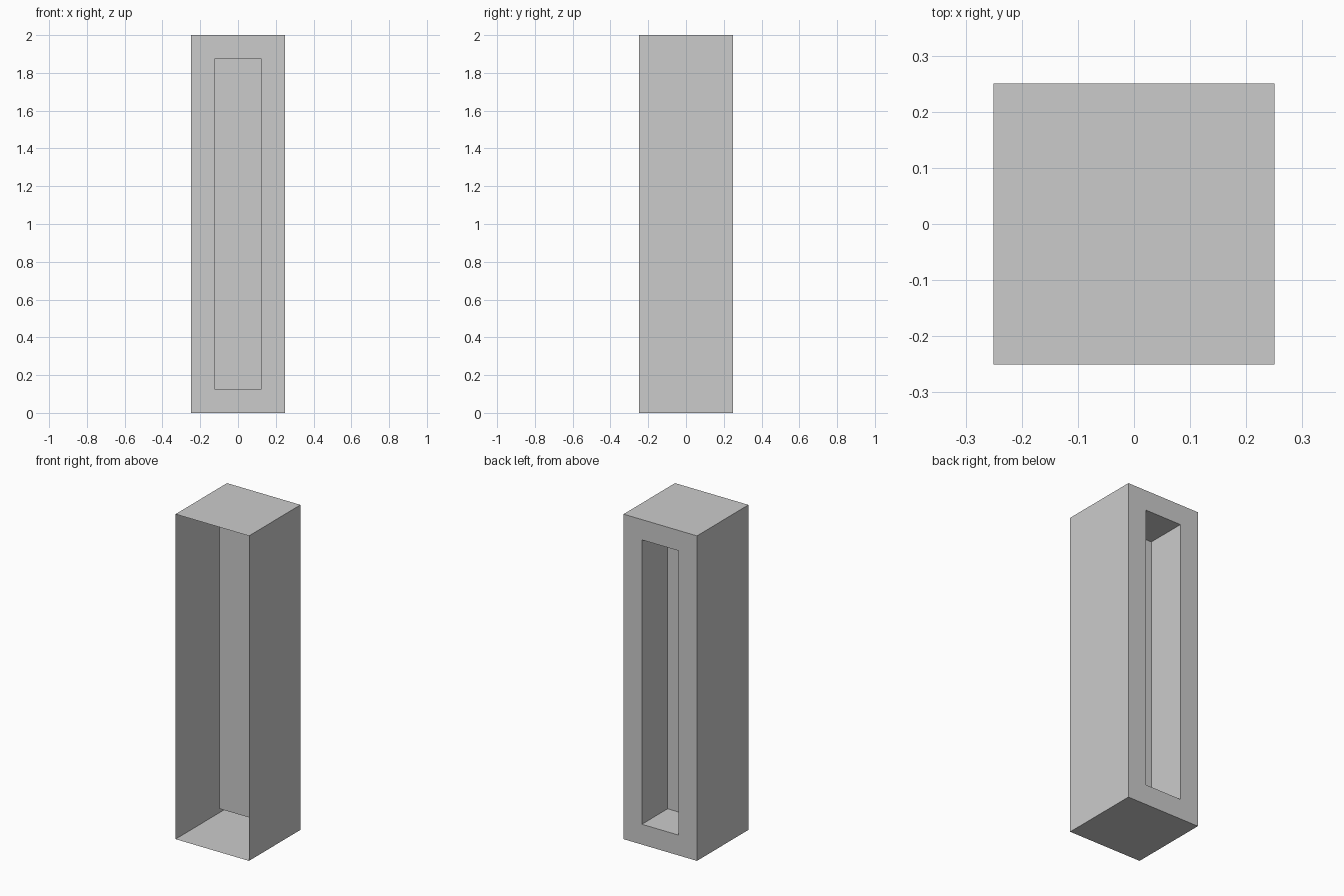
import bpy, bmesh
from mathutils import Matrix, Vector

if "Cube" in bpy.data.objects:
    bpy.data.objects.remove(bpy.data.objects["Cube"])

WIDTH, HEIGHT = 0.5, 2.0
FRAME, RECESS = 0.125, 0.25

bm = bmesh.new()

# Pillar shell: a tall box standing on the ground
box = Matrix.Translation((0, 0, HEIGHT / 2)) @ Matrix.Diagonal((WIDTH, WIDTH, HEIGHT, 1))
bmesh.ops.create_cube(bm, size=1, matrix=box)
bm.normal_update()

# Open front
front = [f for f in bm.faces if f.normal.y < -0.9]
bmesh.ops.delete(bm, geom=front, context='FACES_ONLY')

# Back frame with a closed recess sunk to the middle of the shell
back = next(f for f in bm.faces if f.normal.y > 0.9)
bmesh.ops.inset_region(bm, faces=[back], thickness=FRAME,
                       use_boundary=True, use_even_offset=True)
panel = bmesh.ops.extrude_discrete_faces(bm, faces=[back])["faces"][0]
bmesh.ops.translate(bm, verts=list(panel.verts), vec=Vector((0, -RECESS, 0)))
bm.normal_update()

mesh = bpy.data.meshes.new("recessed_pillar")
bm.to_mesh(mesh)
bm.free()
pillar = bpy.data.objects.new("recessed_pillar", mesh)
bpy.context.collection.objects.link(pillar)
